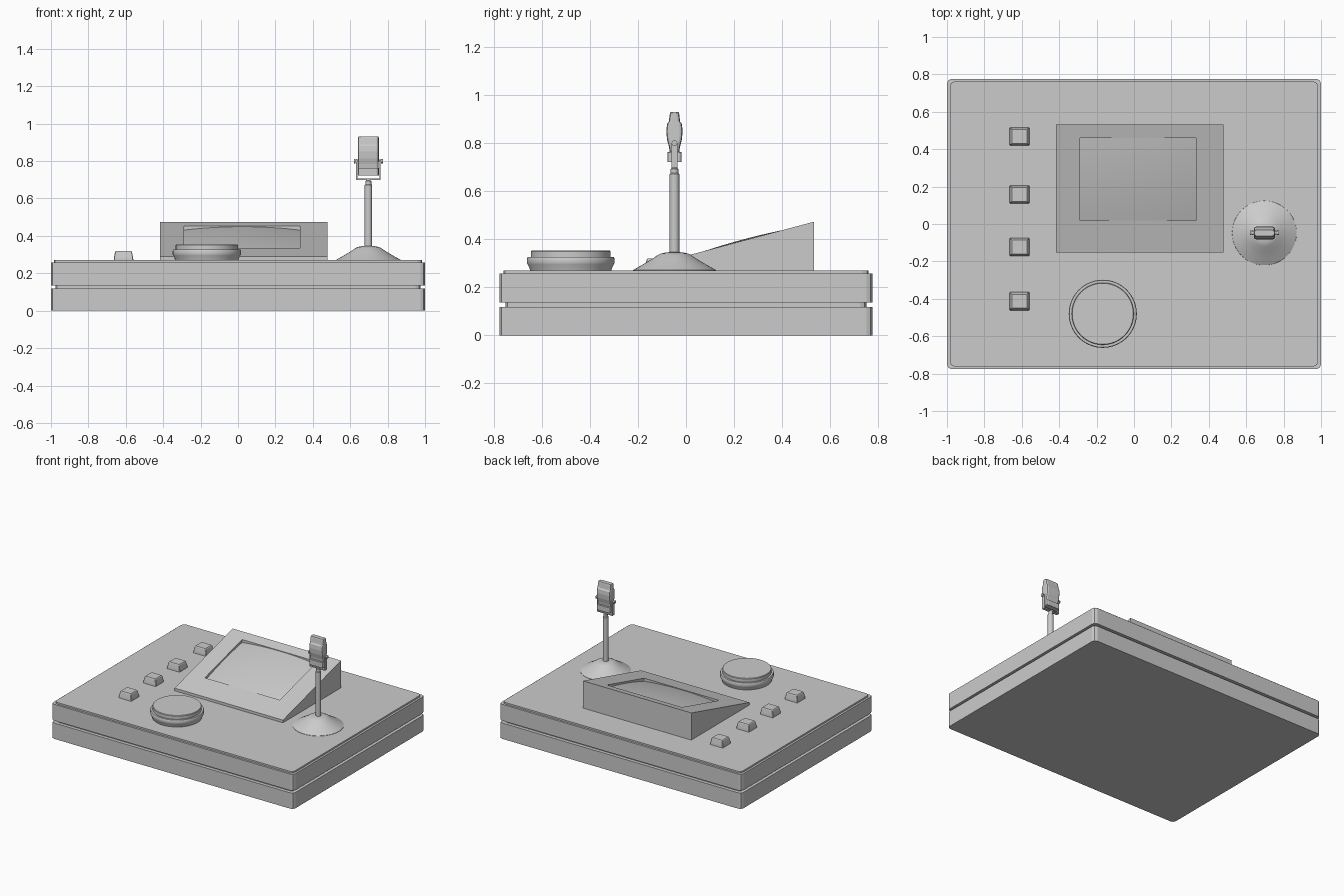
import bpy, bmesh, math
from mathutils import Vector

if "Cube" in bpy.data.objects:
    bpy.data.objects.remove(bpy.data.objects["Cube"])


def make_object(name, bm, smooth=False):
    bmesh.ops.remove_doubles(bm, verts=bm.verts, dist=1e-5)
    bmesh.ops.recalc_face_normals(bm, faces=bm.faces)
    mesh = bpy.data.meshes.new(name)
    bm.to_mesh(mesh)
    bm.free()
    ob = bpy.data.objects.new(name, mesh)
    bpy.context.collection.objects.link(ob)
    if smooth:
        bpy.ops.object.select_all(action='DESELECT')
        bpy.context.view_layer.objects.active = ob
        ob.select_set(True)
        bpy.ops.object.shade_smooth_by_angle(angle=math.radians(30))
    return ob


def loft(name, sections, smooth=False):
    """Skin a stack of equally sized point rings and cap both ends."""
    bm = bmesh.new()
    rings = [[bm.verts.new(p) for p in s] for s in sections]
    n = len(rings[0])
    for a, b in zip(rings, rings[1:]):
        for i in range(n):
            j = (i + 1) % n
            bm.faces.new((a[i], a[j], b[j], b[i]))
    bm.faces.new(rings[0])
    bm.faces.new(rings[-1])
    return make_object(name, bm, smooth)


def rounded_ring(cx, cy, z, hx, hy, r, segs):
    pts = []
    for k, (sx, sy) in enumerate([(1, 1), (-1, 1), (-1, -1), (1, -1)]):
        for s in range(segs + 1):
            a = math.pi / 2 * (k + s / segs)
            pts.append((cx + sx * (hx - r) + r * math.cos(a),
                        cy + sy * (hy - r) + r * math.sin(a), z))
    return pts


def lathe(name, cx, cy, profile, n=48):
    ang = [2 * math.pi * i / n for i in range(n)]
    return loft(name, [[(cx + r * math.cos(a), cy + r * math.sin(a), z)
                        for a in ang] for r, z in profile], True)


# case: two slabs with a recessed seam, and an inset top panel
for name, z0, z1, inset in [("case_lower", 0, .118, 0), ("case_seam", .118, .136, .025),
                            ("case_upper", .136, .258, 0), ("case_top_panel", .258, .27, .015)]:
    loft(name, [rounded_ring(0, 0, z, 1 - inset, .776 - inset, .025, 2) for z in (z0, z1)])

# wedge-shaped screen housing with an opening in its sloping face
X0, X1, Y0, Y1, ZB, ZF, ZT = -.417, .478, -.152, .533, .265, .29, .473


def slope(y):
    return ZF + (ZT - ZF) * (y - Y0) / (Y1 - Y0)


def rect(x0, x1, y0, y1):
    return [(x0, y0), (x1, y0), (x1, y1), (x0, y1)]


SX0, SX1, SY0, SY1 = -.288, .332, .02, .46
outer, inner = rect(X0, X1, Y0, Y1), rect(SX0, SX1, SY0, SY1)
loft("screen_housing", [[(x, y, ZB) for x, y in outer],
                        [(x, y, slope(y)) for x, y in outer],
                        [(x, y, slope(y)) for x, y in inner],
                        [(x, y, slope(y) - .03) for x, y in inner]])

# gently bulging screen
bm = bmesh.new()
bmesh.ops.create_grid(bm, x_segments=12, y_segments=12, size=1)
for v in bm.verts:
    x, y = v.co.x * (SX1 - SX0) / 2, v.co.y * (SY1 - SY0) / 2
    px, py = x + (SX0 + SX1) / 2, y + (SY0 + SY1) / 2
    v.co = Vector((px, py, slope(py) + .005 - .19 * (x * x + y * y)))
screen = make_object("screen", bm, True)
if screen.data.polygons[0].normal.z < 0:
    screen.data.flip_normals()

# dial: undercut foot, ring and cap
lathe("dial", -.167, -.48, [(.168, .265), (.172, .28), (.18, .296), (.182, .302),
                            (.182, .32), (.179, .326), (.166, .326), (.166, .35),
                            (.163, .354)], 64)

# column of four keys
for i, y in enumerate([.468, .158, -.123, -.413]):
    loft(f"key_{i + 1}", [rounded_ring(-.612, y, z, hx, hx - .004, .003, 1)
                          for z, hx in [(.265, .053), (.285, .051), (.315, .045), (.32, .041)]])

# microphone stand: conical foot, column and thin neck
MX, MY = .697, -.048
lathe("mic_foot", MX, MY, [(.174, .265), (.172, .272), (.135, .293), (.095, .317), (.07, .334),
                           (.058, .34), (.04, .344), (.015, .347)])
lathe("mic_column", MX, MY, [(.02, .34), (.02, .672), (.016, .676), (.016, .693), (.012, .695),
                             (.012, .703)], 24)

# yoke: crossbar with two round-ended arms
bm = bmesh.new()
bmesh.ops.create_cube(bm, size=1)
for v in bm.verts:
    v.co = Vector((MX + v.co.x * .128, MY + v.co.y * .024, .703 + v.co.z * .008))
make_object("yoke_crossbar", bm)
arm = [(-.012, .70), (.012, .70)] + [(.012 * math.cos(a), .80 + .012 * math.sin(a))
                                    for a in (math.pi * i / 8 for i in range(9))]
for side, s in (("left", -1), ("right", 1)):
    loft(f"yoke_arm_{side}", [[(MX + s * x, MY + y, z) for y, z in arm] for x in (.059, .065)])
    # pivot screw
    loft(f"yoke_pivot_{side}", [[(MX + s * x, MY + r * math.cos(a), .80 + r * math.sin(a))
                                for a in (math.pi * i / 8 for i in range(16))]
                               for x, r in [(.05, .006), (.068, .006), (.068, .012), (.077, .012)]])

# microphone head: bulging grille above a square lower block
loft("mic_head", [rounded_ring(MX, MY, z, hx, hy, .012, 2) for z, hx, hy in
                  [(.722, .056, .03), (.762, .056, .03), (.764, .055, .02), (.785, .055, .023),
                   (.815, .056, .031), (.85, .056, .034), (.88, .056, .031), (.889, .056, .024),
                   (.925, .056, .019), (.93, .053, .016)]])
